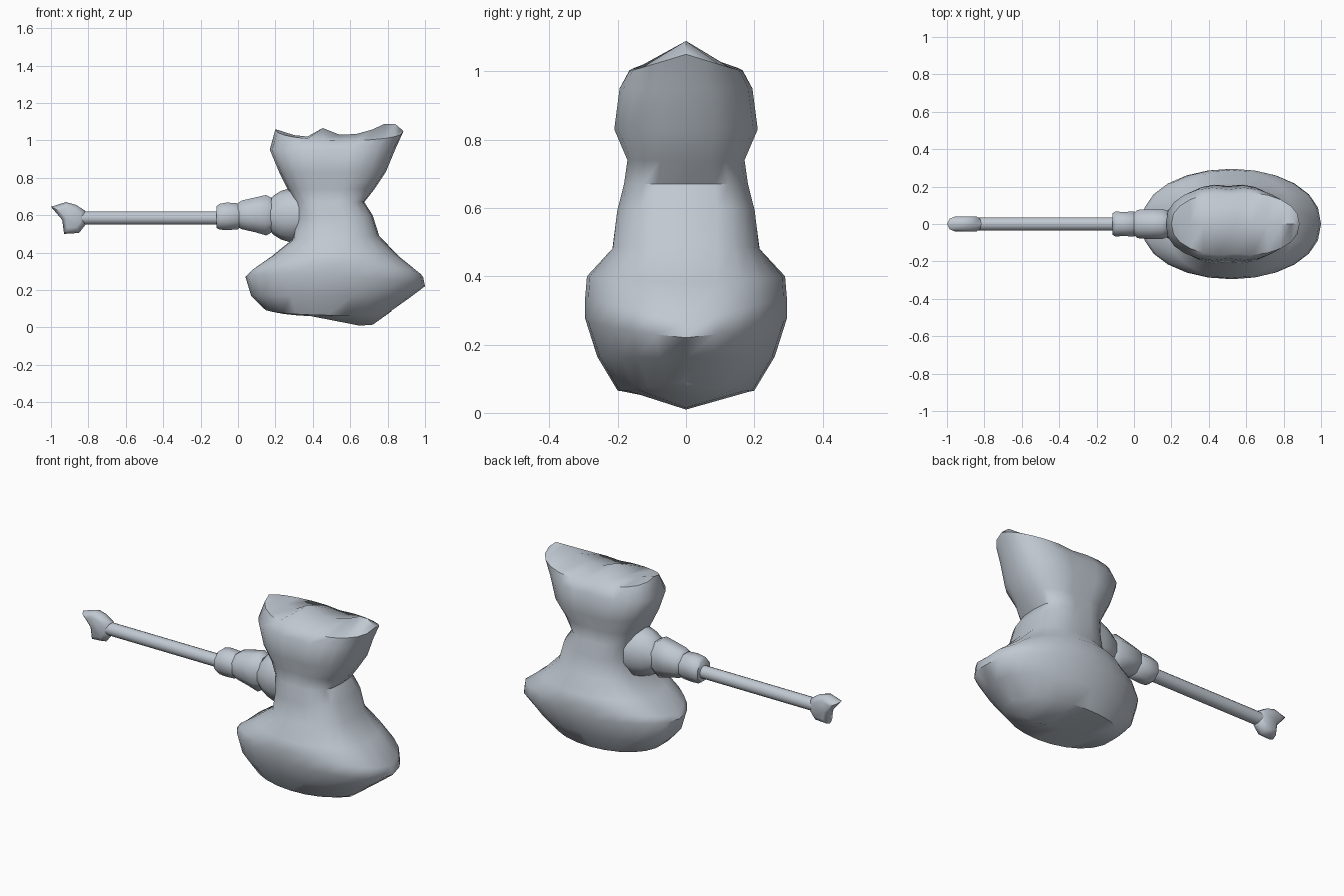
import bpy, bmesh, math

stone = bpy.data.materials.new("blue_grey")
stone.diffuse_color = (0.53, 0.58, 0.64, 1)


def finish(bm, name, angle=40):
    bmesh.ops.remove_doubles(bm, verts=bm.verts[:], dist=0.0005)
    bmesh.ops.recalc_face_normals(bm, faces=bm.faces[:])
    me = bpy.data.meshes.new(name)
    bm.to_mesh(me)
    bm.free()
    me.materials.append(stone)
    ob = bpy.data.objects.new(name, me)
    bpy.context.collection.objects.link(ob)
    bpy.ops.object.select_all(action='DESELECT')
    bpy.context.view_layer.objects.active = ob
    ob.select_set(True)
    bpy.ops.object.shade_smooth_by_angle(angle=math.radians(angle))
    return ob


def loft(name, rings, caps=True, angle=40):
    bm = bmesh.new()
    vs = [[bm.verts.new(p) for p in r] for r in rings]
    n = len(rings[0])
    for a, b in zip(vs, vs[1:]):
        for i in range(n):
            j = (i + 1) % n
            bm.faces.new((a[i], a[j], b[j], b[i]))
    if caps:
        bm.faces.new(vs[0])
        bm.faces.new(vs[-1])
    return finish(bm, name, angle)


def interp(table, x):
    for (x0, z0), (x1, z1) in zip(table, table[1:]):
        if x <= x1:
            return z0 + (z1 - z0) * max(0, (x - x0) / (x1 - x0))
    return table[-1][1]


# Head: left point, right point, half depth, boxiness, waist pinch, side dip
N = 24


def head_ring(xl, zl, xr, zr, w, p, pinch, dip, ridge=None):
    pts = []
    for i in range(N):
        t = 2 * math.pi * i / N
        u, s = math.cos(t), math.sin(t)
        x = (xl + xr) / 2 + (xr - xl) / 2 * u
        if ridge:
            pts.append((x, 0, interp(ridge, x)))
            continue
        k = abs(s) ** p if abs(s) > 1e-6 else 0
        y = math.copysign(w * k, s) * (1 - pinch * math.exp(-(u / 0.22) ** 2))
        pts.append((x, y, zl + (zr - zl) * (u + 1) / 2 - dip * k))
    return pts


top = [(0.20, 1.06), (0.31, 1.025), (0.38, 1.02), (0.46, 1.07), (0.53, 1.035),
       (0.57, 1.02), (0.70, 1.05), (0.82, 1.105), (0.885, 1.05)]
bottom = [(0.12, 0.11), (0.28, 0.06), (0.34, 0.07), (0.70, 0.0), (0.84, 0.10)]

sections = [
    (0.14, 0.10, 0.82, 0.09, 0.20, 0.9, 0, 0.03),
    (0.07, 0.17, 0.92, 0.16, 0.26, 0.9, 0, 0),
    (0.04, 0.27, 1.00, 0.22, 0.295, 0.9, 0, -0.03),
    (0.06, 0.29, 0.99, 0.27, 0.295, 0.9, 0, -0.06),
    (0.18, 0.38, 0.86, 0.38, 0.29, 0.85, 0, -0.02),
    (0.29, 0.47, 0.755, 0.49, 0.22, 0.65, 0.02, 0),
    (0.31, 0.58, 0.72, 0.60, 0.208, 0.6, 0.05, 0),
    (0.305, 0.67, 0.675, 0.67, 0.188, 0.6, 0.06, 0),
    (0.265, 0.74, 0.73, 0.74, 0.178, 0.65, 0.06, 0),
    (0.22, 0.83, 0.79, 0.83, 0.22, 0.75, 0.08, 0),
    (0.17, 0.95, 0.84, 0.95, 0.205, 0.8, 0.1, 0),
    (0.20, 1.06, 0.885, 1.05, 0.175, 0.85, 0.1, 0.055),
]
rings = [head_ring(*sections[0], ridge=bottom)]
rings += [head_ring(*s) for s in sections]
rings.append(head_ring(*sections[-1], ridge=top))
loft("hammer_head", rings, caps=False, angle=50)


# Handle parts: stations along x as (x, centre z, half depth, half height)
def along_x(name, stations, sides, angle=40):
    loft(name, [[(x, ry * math.cos(2 * math.pi * (i + 0.5) / sides),
                  z + rz * math.sin(2 * math.pi * (i + 0.5) / sides))
                 for i in range(sides)] for x, z, ry, rz in stations], angle=angle)


along_x("handle_rod", [(-0.85, 0.585, 0.036, 0.036), (-0.08, 0.585, 0.036, 0.036)], 16)
along_x("outer_collar", [(-0.115, 0.59, 0.062, 0.062), (-0.10, 0.592, 0.072, 0.074),
                         (-0.06, 0.594, 0.07, 0.08), (0.0, 0.594, 0.072, 0.075),
                         (0.015, 0.597, 0.06, 0.06)], 8, 50)
along_x("middle_collar", [(0.0, 0.60, 0.065, 0.07), (0.02, 0.602, 0.082, 0.083),
                          (0.09, 0.602, 0.088, 0.10), (0.15, 0.60, 0.088, 0.117),
                          (0.18, 0.60, 0.075, 0.10)], 8, 50)
along_x("inner_collar", [(0.165, 0.60, 0.07, 0.075), (0.19, 0.60, 0.085, 0.105),
                         (0.23, 0.60, 0.10, 0.13), (0.28, 0.60, 0.115, 0.145),
                         (0.34, 0.60, 0.12, 0.13)], 10, 50)

# Forked pommel: outline lofted in depth, thinner at both faces
fork = [(-1.0, 0.645), (-0.92, 0.67), (-0.865, 0.655), (-0.815, 0.622),
        (-0.815, 0.55), (-0.85, 0.505), (-0.93, 0.50), (-0.94, 0.575)]
rings = []
for y, s in ((-0.04, 0.62), (-0.028, 0.88), (0, 1), (0.028, 0.88), (0.04, 0.62)):
    rings.append([(-0.885 + (x + 0.885) * s, y, 0.59 + (z - 0.59) * s) for x, z in fork])
loft("forked_pommel", rings, angle=50)
